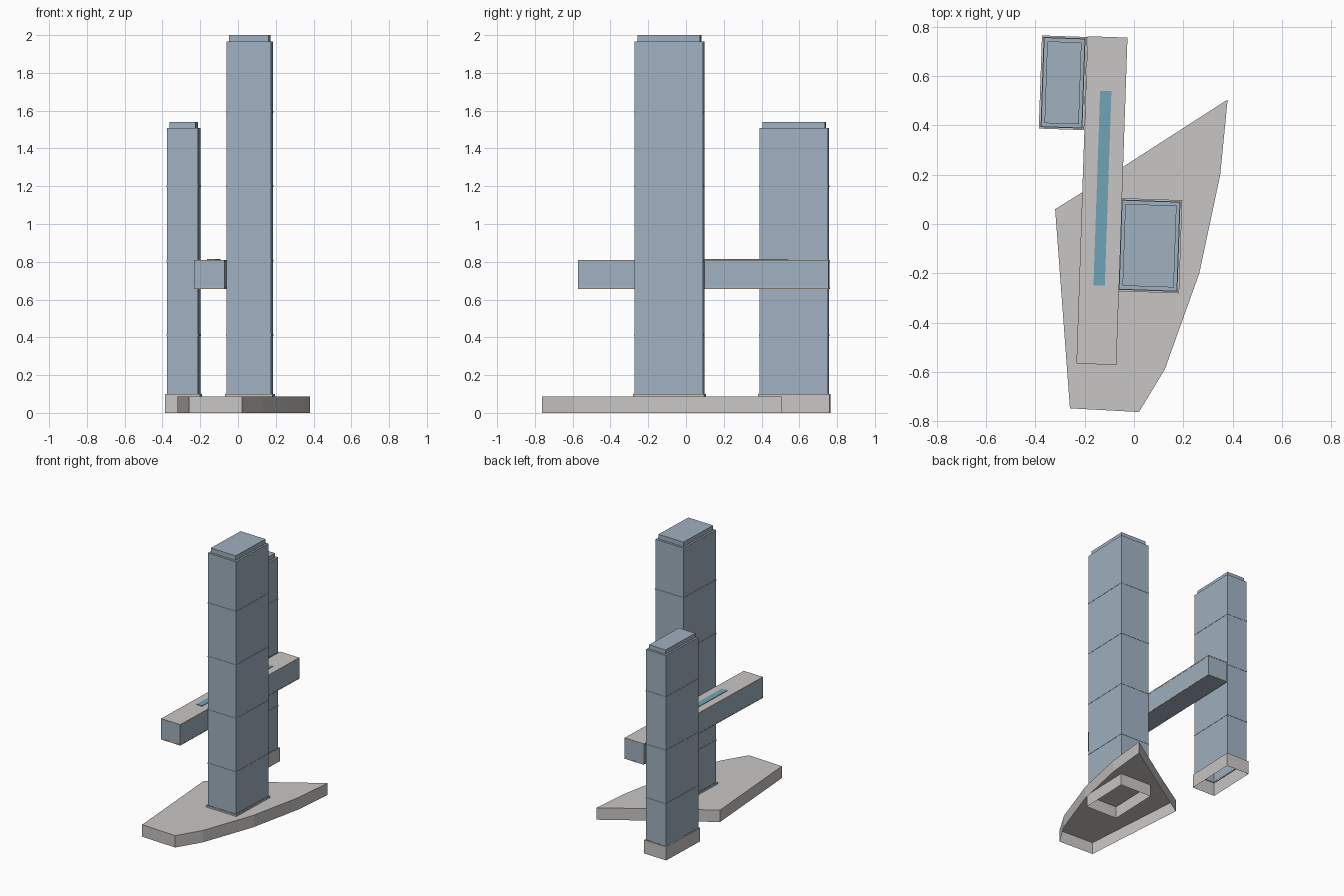
import bpy, bmesh, math
from mathutils import Matrix, Vector

cube = bpy.data.objects.get("Cube")
if cube:
    bpy.data.objects.remove(cube, do_unlink=True)

TURN = Matrix.Rotation(math.radians(-1.95), 4, 'Z')


def material(name, rgb):
    m = bpy.data.materials.new(name)
    m.use_nodes = True
    m.diffuse_color = (*rgb, 1)
    m.node_tree.nodes["Principled BSDF"].inputs["Base Color"].default_value = (*rgb, 1)
    return m


GLASS = material("blue_glass", (0.35, 0.44, 0.53))
STONE = material("pale_stone", (0.58, 0.565, 0.55))
WATER = material("pool_water", (0.16, 0.37, 0.47))
TRIM = material("tan_trim", (0.55, 0.47, 0.36))


def prism(name, outline, z0, z1, mat, bottom=True, rim=0, top_mat=None):
    """Extruded outline; rim > 0 leaves only a border on the top face."""
    bm = bmesh.new()
    low = [bm.verts.new((x, y, z0)) for x, y in outline]
    high = [bm.verts.new((x, y, z1)) for x, y in outline]
    n = len(outline)
    for i in range(n):
        j = (i + 1) % n
        bm.faces.new((low[i], low[j], high[j], high[i]))
    top = bm.faces.new(high)
    if bottom:
        bm.faces.new(low[::-1])
    if top_mat:
        top.material_index = 1
    bm.normal_update()
    if rim:
        bmesh.ops.inset_individual(bm, faces=[top], thickness=rim)
        bmesh.ops.delete(bm, geom=[top], context='FACES_ONLY')
    mesh = bpy.data.meshes.new(name)
    bm.to_mesh(mesh)
    bm.free()
    mesh.materials.append(mat)
    if top_mat:
        mesh.materials.append(top_mat)
    obj = bpy.data.objects.new(name, mesh)
    bpy.context.collection.objects.link(obj)
    return obj


def block(name, centre, width, length, z0, z1, mat, **options):
    """Box with the shared slight turn in plan."""
    corners = [(-1, -1), (1, -1), (1, 1), (-1, 1)]
    outline = []
    for sx, sy in corners:
        p = TURN @ Vector((sx * width / 2, sy * length / 2, 0))
        outline.append((p.x + centre[0], p.y + centre[1]))
    return prism(name, outline, z0, z1, mat, **options)


def tower(name, centre, width, length, roof, top, bands):
    # Stone plinth, hollow shaft, set-back crown and slim floor bands
    block(name + "_plinth", centre, width + 0.018, length + 0.016, 0, 0.1, STONE,
          bottom=False, rim=0.01)
    block(name + "_shaft", centre, width, length, 0.1, roof, GLASS, bottom=False)
    block(name + "_crown", centre, width - 0.027, length - 0.03, roof, top, GLASS)
    for i in range(bands):
        z = 0.41 + i * 0.395
        block(f"{name}_floor_band_{i + 1}", centre, width + 0.004, length + 0.004,
              z - 0.004, z + 0.004, GLASS)


# Podium slab, open underneath
podium = [(-0.32, 0.06), (-0.26, -0.748), (0.02, -0.763), (0.125, -0.59),
          (0.265, -0.20), (0.35, 0.20), (0.38, 0.505), (-0.04, 0.235)]
prism("podium", podium, 0, 0.088, STONE, bottom=False)

# Towers
tower("tall_tower", (0.063, -0.088), 0.235, 0.362, 1.965, 2.0, 4)
tower("short_tower", (-0.288, 0.573), 0.166, 0.362, 1.508, 1.54, 3)

# Sky bridge with stone deck, trim lines and pool
BRIDGE = (-0.130, 0.095)
block("sky_bridge", BRIDGE, 0.16, 1.327, 0.655, 0.81, GLASS, top_mat=STONE)
for label, z in (("lower", 0.657), ("upper", 0.801)):
    block(f"bridge_{label}_trim", BRIDGE, 0.162, 1.329, z, z + 0.006, TRIM)
block("bridge_pool", (-0.128, 0.145), 0.046, 0.79, 0.809, 0.814, WATER)
